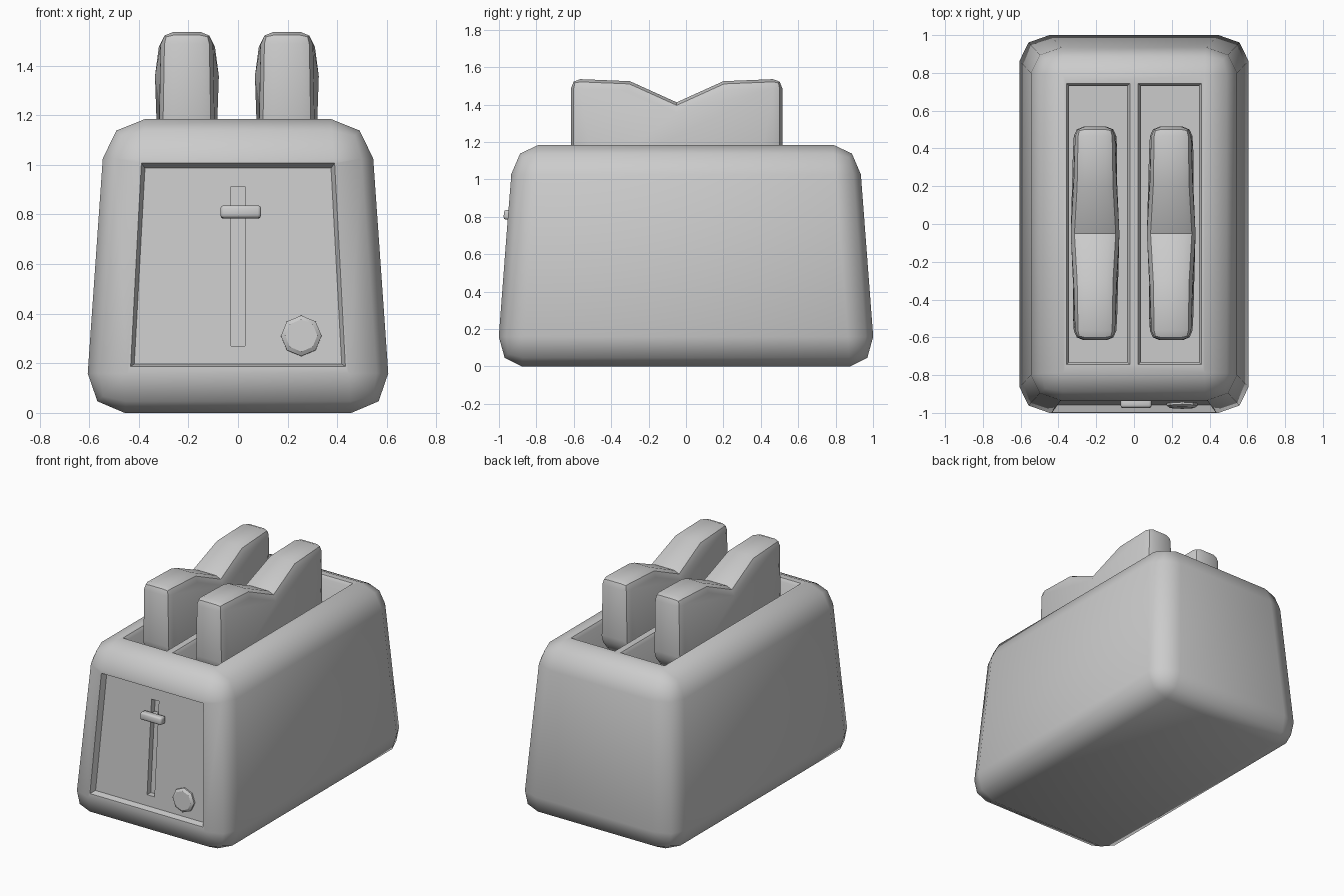
import bpy, bmesh, math
from mathutils import Matrix, Vector

if "Cube" in bpy.data.objects:
    bpy.data.objects.remove(bpy.data.objects["Cube"])


def finish(name, bm, angle=50):
    bmesh.ops.recalc_face_normals(bm, faces=bm.faces[:])
    me = bpy.data.meshes.new(name)
    bm.to_mesh(me)
    bm.free()
    ob = bpy.data.objects.new(name, me)
    bpy.context.collection.objects.link(ob)
    smooth(ob, angle)
    return ob


def smooth(ob, angle):
    bpy.ops.object.select_all(action='DESELECT')
    ob.select_set(True)
    bpy.context.view_layer.objects.active = ob
    bpy.ops.object.shade_smooth_by_angle(angle=math.radians(angle))


def loft(loops):
    """Closed solid through a stack of point loops."""
    bm = bmesh.new()
    rings = [[bm.verts.new(p) for p in lp] for lp in loops]
    for a, b in zip(rings, rings[1:]):
        for i in range(len(a)):
            j = (i + 1) % len(a)
            bm.faces.new((a[i], a[j], b[j], b[i]))
    bm.faces.new(rings[0])
    bm.faces.new(rings[-1])
    bmesh.ops.recalc_face_normals(bm, faces=bm.faces[:])
    return bm


def bevel(bm, edges, offset, segments=2):
    bmesh.ops.bevel(bm, geom=edges, offset=offset, offset_type='OFFSET',
                    segments=segments, profile=0.5, affect='EDGES')


def rect(hx, hy, z, cx=0):
    return [(cx - hx, -hy, z), (cx + hx, -hy, z), (cx + hx, hy, z), (cx - hx, hy, z)]


SLOPE = 0.0756


def front(x, z, depth=0):
    """Point on the leaning front face, pushed inwards by depth."""
    return (x, -1.013 + SLOPE * z + depth, z)


def trapezoid(w0, w1, z0, z1, depth):
    return [front(-w0, z0, depth), front(w0, z0, depth),
            front(w1, z1, depth), front(-w1, z1, depth)]


def cut(ob, bm):
    cutter = finish("cutter", bm)
    cutter.hide_render = True
    mod = ob.modifiers.new("cut", 'BOOLEAN')
    mod.operation, mod.solver, mod.object = 'DIFFERENCE', 'EXACT', cutter
    bpy.context.view_layer.objects.active = ob
    bpy.ops.object.modifier_apply(modifier=mod.name)
    bpy.data.objects.remove(cutter)


# tapered, rounded housing
K = 0.85
bm = loft([rect(0.617, 1.013 / K, 0), rect(0.534, 0.923 / K, 1.185)])
bevel(bm, bm.edges[:], 0.16)
bmesh.ops.scale(bm, vec=(1, K, 1), verts=bm.verts[:])
body = finish("toaster_body", bm)

# bread slots with a thin lip
for s in (-1, 1):
    cut(body, loft([rect(0.168, 0.745, 1.3, s * 0.19), rect(0.168, 0.745, 1.185, s * 0.19),
                    rect(0.153, 0.73, 1.165, s * 0.19), rect(0.153, 0.73, 0.35, s * 0.19)]))

# recessed control panel and lever track
D = 0.04
cut(body, loft([trapezoid(0.433, 0.39, 0.187, 1.007, -0.06),
                trapezoid(0.433, 0.39, 0.187, 1.007, 0),
                trapezoid(0.418, 0.375, 0.197, 0.987, D)]))
cut(body, loft([trapezoid(0.028, 0.028, 0.27, 0.912, D - 0.02),
                trapezoid(0.028, 0.028, 0.27, 0.912, D + 0.04)]))
smooth(body, 50)

tilt = Matrix.Rotation(-math.atan(SLOPE), 4, 'X')

# lever handle
bm = bmesh.new()
bmesh.ops.create_cube(bm, size=1, matrix=Matrix.Diagonal((0.164, 0.055, 0.052, 1)))
bevel(bm, bm.edges[:], 0.013)
bm.transform(Matrix.Translation(Vector(front(0.011, 0.81, D - 0.035))) @ tilt)
finish("lever_handle", bm)

# lever stem running into the track
bm = bmesh.new()
bmesh.ops.create_cube(bm, size=1, matrix=Matrix.Diagonal((0.04, 0.06, 0.03, 1)))
bm.transform(Matrix.Translation(Vector(front(0, 0.81, D))) @ tilt)
finish("lever_stem", bm)


# octagonal browning knob
def octagon(r, y):
    return [(r * math.sin(i * math.pi / 4), y, r * math.cos(i * math.pi / 4)) for i in range(8)]


bm = loft([octagon(0.082, 0.01), octagon(0.082, -0.012), octagon(0.065, -0.024)])
bm.transform(Matrix.Translation(Vector(front(0.255, 0.31, D))) @ tilt)
finish("browning_knob", bm, 30)

# bread slices: half profile of (y, z, half thickness), mirrored about the notch
half = [(0.25, 1.525, 0.108), (0.565, 1.538, 0.104), (0.565, 1.09, 0.112),
        (0.49, 1.0, 0.115), (0.49, 0.5, 0.115)]
profile = ([(0, 1.412, 0.122)] + half + [(-y, z, w) for y, z, w in reversed(half)])
for side, cx in (("left", -0.206), ("right", 0.197)):
    bm = loft([[(cx + s * w, y - 0.05, z) for y, z, w in profile] for s in (-1, 1)])
    rim = []
    for e in bm.edges:
        a, b = e.verts
        across = abs(a.co.x - b.co.x) > 0.15
        outer = abs(a.co.y + 0.05) > 0.5 and a.co.z > 1.05
        if not across or outer:
            rim.append(e)
    bevel(bm, rim, 0.05)
    finish("bread_slice_" + side, bm, 40)
